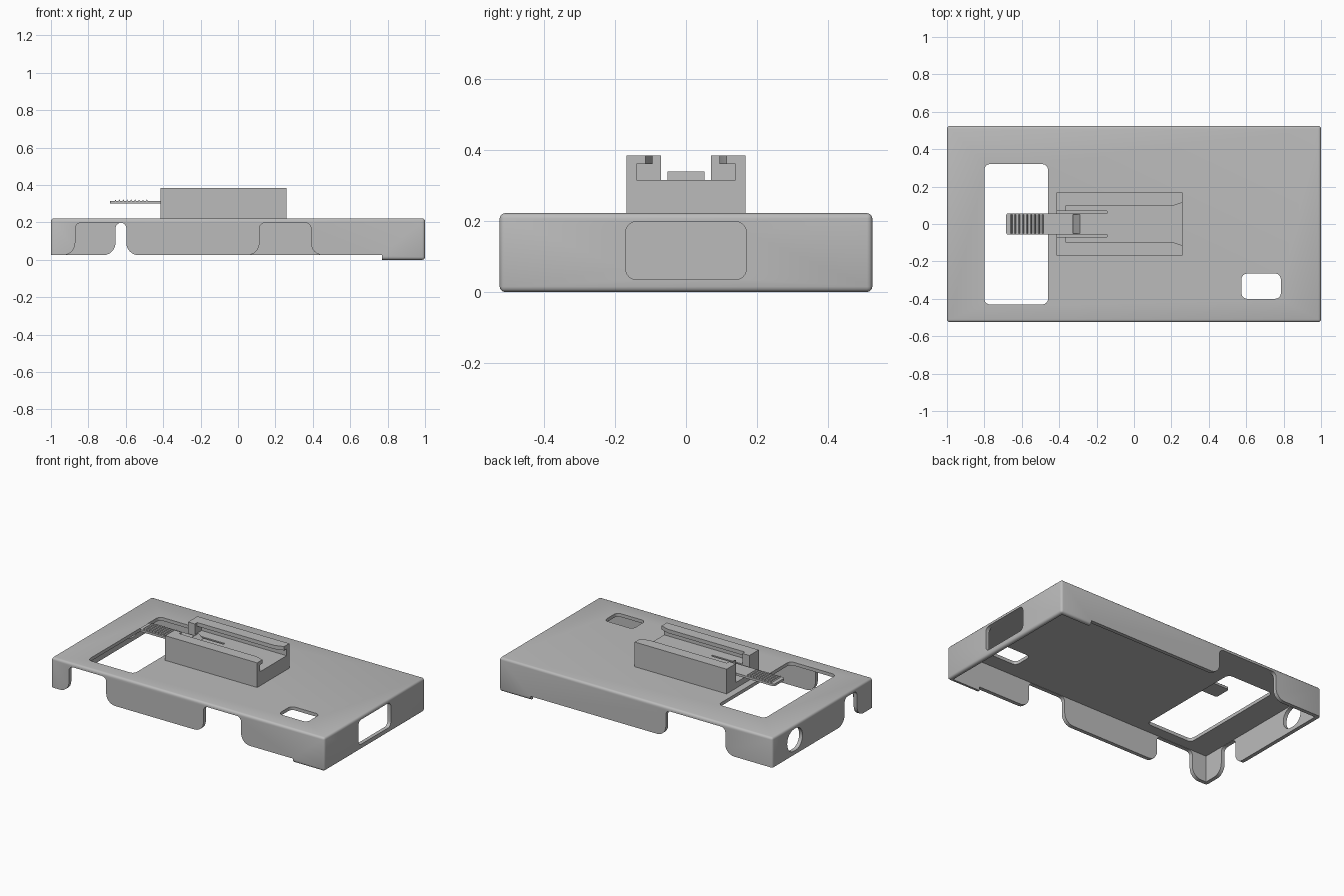
import bpy, bmesh, math

cube = bpy.data.objects.get("Cube")
if cube:
    bpy.data.objects.remove(cube, do_unlink=True)

grey = bpy.data.materials.new("plain grey")
grey.use_nodes = True
grey.diffuse_color = (0.5, 0.5, 0.5, 1)
grey.node_tree.nodes["Principled BSDF"].inputs["Base Color"].default_value = (0.5, 0.5, 0.5, 1)


def prism(name, pts, axis, lo, hi):
    """Extrude a 2D outline along an axis from lo to hi."""
    place = {"x": lambda u, v, w: (w, u, v),
             "y": lambda u, v, w: (u, w, v),
             "z": lambda u, v, w: (u, v, w)}[axis]
    bm = bmesh.new()
    a = [bm.verts.new(place(u, v, lo)) for u, v in pts]
    b = [bm.verts.new(place(u, v, hi)) for u, v in pts]
    bm.faces.new(a)
    bm.faces.new(b)
    for i in range(len(a)):
        j = (i + 1) % len(a)
        bm.faces.new((a[i], a[j], b[j], b[i]))
    bmesh.ops.recalc_face_normals(bm, faces=bm.faces)
    mesh = bpy.data.meshes.new(name)
    bm.to_mesh(mesh)
    bm.free()
    mesh.materials.append(grey)
    ob = bpy.data.objects.new(name, mesh)
    bpy.context.collection.objects.link(ob)
    return ob


def arc(cx, cy, r, start, end, n=6):
    return [(cx + r * math.cos(math.radians(start + (end - start) * i / n)),
             cy + r * math.sin(math.radians(start + (end - start) * i / n)))
            for i in range(n + 1)]


def rect(u0, u1, v0, v1, r=0):
    if not r:
        return [(u0, v0), (u1, v0), (u1, v1), (u0, v1)]
    return (arc(u1 - r, v0 + r, r, -90, 0) + arc(u1 - r, v1 - r, r, 0, 90)
            + arc(u0 + r, v1 - r, r, 90, 180) + arc(u0 + r, v0 + r, r, 180, 270))


def gap(u0, u1, top=0.198, foot=0.025, r=0.065, s=0.03):
    """Open notch: rounded at the top, flaring at the bottom."""
    return ([(u0 - r, -0.1)] + arc(u0 - r, foot + r, r, -90, 0)
            + arc(u0 + s, top - s, s, 180, 90) + arc(u1 - s, top - s, s, 90, 0)
            + arc(u1 + r, foot + r, r, 180, 270) + [(u1 + r, -0.1)])


def apply(ob, mod):
    bpy.ops.object.select_all(action="DESELECT")
    bpy.context.view_layer.objects.active = ob
    ob.select_set(True)
    bpy.ops.object.modifier_apply(modifier=mod.name)


def bevel(ob, width, segments=3):
    mod = ob.modifiers.new("bevel", "BEVEL")
    mod.width, mod.segments = width, segments
    apply(ob, mod)


def cut(ob, *prism_args):
    tool = prism("cutter", *prism_args)
    tool.hide_render = True
    mod = ob.modifiers.new("cut", "BOOLEAN")
    mod.operation, mod.solver, mod.object = "DIFFERENCE", "EXACT", tool
    apply(ob, mod)
    bpy.data.objects.remove(tool, do_unlink=True)


def smooth(ob):
    bpy.ops.object.select_all(action="DESELECT")
    bpy.context.view_layer.objects.active = ob
    ob.select_set(True)
    bpy.ops.object.shade_smooth_by_angle(angle=math.radians(35))


# Hollow cover, open underneath
W, D, H, T = 1.0, 0.525, 0.222, 0.025
cover = prism("cover", rect(-W, W, -D, D), "z", 0, H)
bevel(cover, 0.015)
cut(cover, rect(-W + T, W - T, -D + T, D - T), "z", -0.1, 0.2)
# Shorter skirt everywhere except the left end
cut(cover, rect(-1.1, 0.77, -0.1, 0.025), "y", -0.6, 0.6)
# Notches in the front, back and right end skirts
cut(cover, gap(-0.87, -0.597), "y", -0.6, -0.48)
cut(cover, gap(0.115, 0.39), "y", -0.6, -0.48)
cut(cover, gap(-0.655, -0.22), "y", 0.48, 0.6)
cut(cover, gap(-0.36, -0.23), "x", -1.1, -0.95)
# Windows in the ends
cut(cover, rect(0.21, 0.37, 0.05, 0.195, 0.07), "x", -1.1, -0.95)
cut(cover, rect(-0.17, 0.17, 0.035, 0.198, 0.03), "x", 0.95, 1.1)
# Openings through the top
cut(cover, rect(-0.8, -0.46, -0.43, 0.32, 0.03), "z", 0.1, 0.3)
cut(cover, rect(0.575, 0.785, -0.4, -0.265, 0.03), "z", 0.1, 0.3)
smooth(cover)

# Mounting shoe with undercut rails, end stops and a flared mouth
FLOOR, LIP, TOP = 0.315, 0.36, 0.385
shoe = prism("mounting_shoe", rect(-0.415, 0.258, -0.168, 0.168), "z", 0.215, TOP)
cut(shoe, rect(-0.365, 0.3, -0.095, 0.095), "z", FLOOR, 0.5)
cut(shoe, rect(-0.365, 0.3, -0.14, 0.14), "z", FLOOR, LIP)
cut(shoe, rect(-0.5, -0.3, -0.07, 0.07), "z", FLOOR, 0.5)
cut(shoe, [(0.185, -0.09), (0.27, -0.118), (0.27, 0.118), (0.185, 0.09)], "z", FLOOR, 0.5)
# Pocket that frees the latch tongue
cut(shoe, rect(-0.5, -0.145, -0.07, 0.07), "z", 0.26, 0.4)
smooth(shoe)

# Latch tongue, its catch and grip ridges
tongue = prism("latch_tongue", rect(-0.685, -0.13, -0.057, 0.057, 0.015), "z", 0.3, FLOOR)
smooth(tongue)
prism("latch_catch", [(-0.33, 0.31), (-0.29, 0.31), (-0.29, FLOOR), (-0.325, 0.34), (-0.33, 0.34)],
      "y", -0.052, 0.052)
for i in range(9):
    x = -0.655 + i * 0.021
    prism("grip_ridge", [(x - 0.006, 0.312), (x + 0.006, 0.312), (x, 0.323)], "y", -0.05, 0.05)
